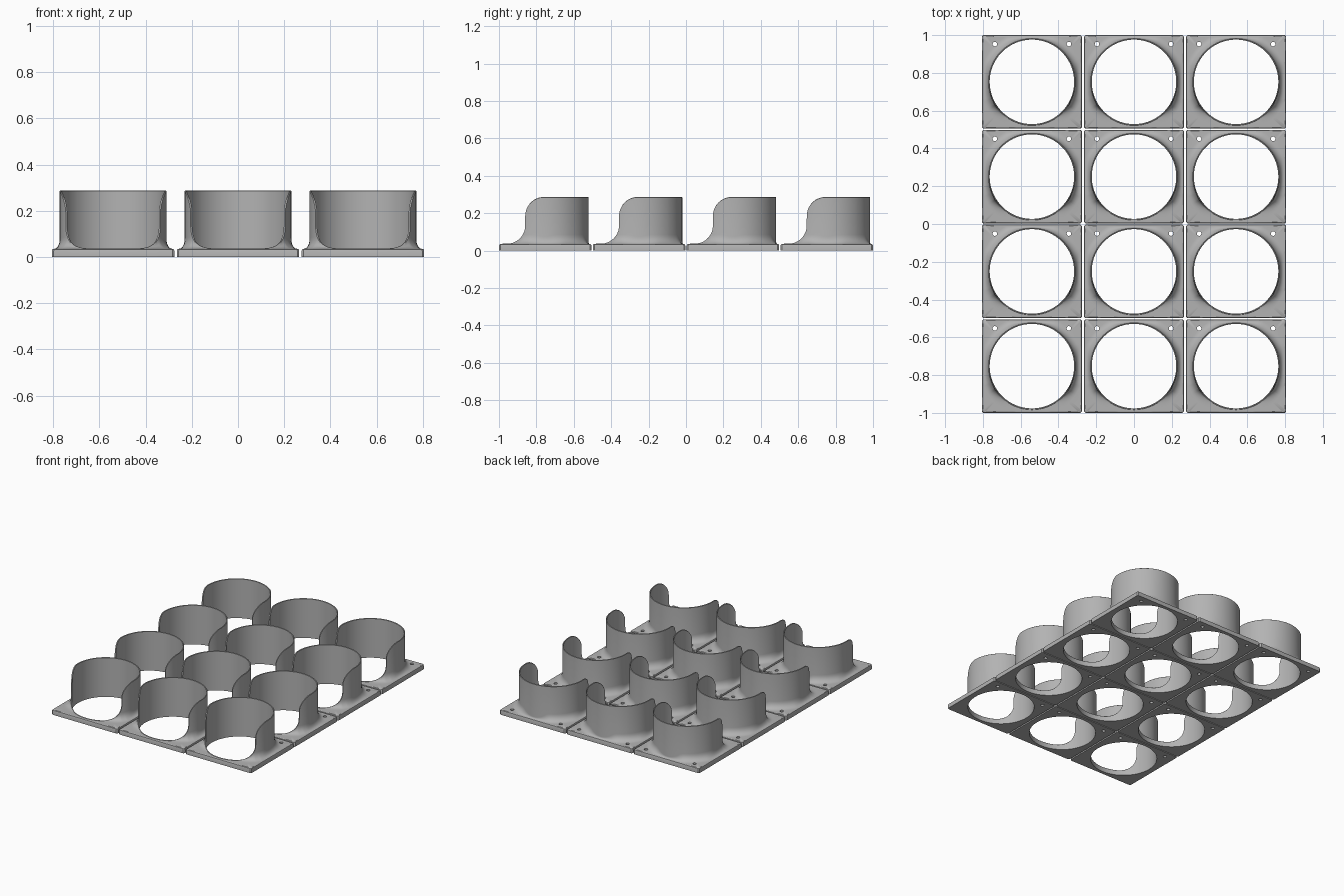
import bpy, bmesh, math

if "Cube" in bpy.data.objects:
    bpy.data.objects.remove(bpy.data.objects["Cube"])

HX, HY = 0.265, 0.2475        # half size of one base plate
PX, PY = 0.5405, 0.5017       # spacing of the grid
RI, RO = 0.2235, 0.231        # ring radii
TOP, PLATE = 0.287, 0.035     # ring and plate heights
R = 0.10                      # radius of the curves on the front opening
Y0 = -0.007                   # where the rim starts to drop
CHAMFER = 0.008


def rim_height(y):
    """Rim profile seen from the side: full height, round shoulder, concave toe."""
    d = Y0 - y
    if d <= 0:
        return TOP
    if d <= R:
        return TOP - R + math.sqrt(R * R - d * d)
    if d < 2 * R:
        return 0.137 - math.sqrt(max(0, R * R - (2 * R - d) ** 2))
    return 0.037


def edge_distance(a):
    """Distance from the centre to the plate edge, with clipped corners."""
    c, s = abs(math.cos(a)) + 1e-9, abs(math.sin(a)) + 1e-9
    return min(HX / c, HY / s, (HX + HY - CHAMFER) / (c + s))


def section(a):
    """Closed cross-section (radius, z) at angle a."""
    h = rim_height(RO * math.sin(a))
    e = edge_distance(a)
    f = max(0.002, min(0.045, e - 0.009 - RO))
    fz = max(0.0, min(0.05, 1.6 * f, h - 0.002 - PLATE))
    pts = [(RI, 0), (RI, h - 0.002), (RI + 0.002, h), (RO - 0.002, h), (RO, h - 0.002)]
    for i in range(7):
        t = i / 6 * math.pi / 2
        pts.append((RO + f * (1 - math.cos(t)), PLATE + fz * (1 - math.sin(t))))
    pts += [(e - 0.008, PLATE), (e - 0.0025, PLATE - 0.003),
            (e, PLATE - 0.009), (e, 0)]
    return pts


# Sample angles: even steps, plate corners, and the curves of the opening
angles = {round(2 * math.pi * i / 96, 5) for i in range(96)}
for x, y in ((HX, HY - CHAMFER), (HX - CHAMFER, HY)):
    t = math.atan2(y, x)
    angles |= {round(v % (2 * math.pi), 5) for v in (t, -t, math.pi - t, math.pi + t)}
for i in range(1, 13):
    q = R * math.sin(i / 12 * math.pi / 2)
    for y in (Y0 - q + 1e-4, Y0 - 2 * R + q - 1e-4):
        t = math.asin(y / RO)
        angles |= {round(v % (2 * math.pi), 5) for v in (t, math.pi - t)}
angles = sorted(angles)

# One holder: base plate, fillet and ring lofted around the centre
bm = bmesh.new()
loops = [[bm.verts.new((r * math.cos(a), r * math.sin(a), z)) for r, z in section(a)]
         for a in angles]
for k, cur in enumerate(loops):
    nxt = loops[(k + 1) % len(loops)]
    for j in range(len(cur)):
        m = (j + 1) % len(cur)
        bm.faces.new((cur[j], cur[m], nxt[m], nxt[j]))
bmesh.ops.remove_doubles(bm, verts=bm.verts[:], dist=2e-5)
bmesh.ops.recalc_face_normals(bm, faces=bm.faces[:])
mesh = bpy.data.meshes.new("holder")
bm.to_mesh(mesh)
bm.free()
holder = bpy.data.objects.new("holder", mesh)
bpy.context.collection.objects.link(holder)

# Screw holes in the back corners
cutters = []
for s in (-1, 1):
    bpy.ops.mesh.primitive_cylinder_add(vertices=20, radius=0.012, depth=0.3,
                                        location=(s * 0.196, 0.2, 0))
    cut = bpy.context.object
    cut.name = "screw_hole_cutter"
    cut.hide_render = True
    cutters.append(cut)
    mod = holder.modifiers.new("screw_hole", 'BOOLEAN')
    mod.object = cut
    mod.operation = 'DIFFERENCE'
    mod.solver = 'EXACT'
bpy.context.view_layer.update()
baked = bpy.data.meshes.new_from_object(
    holder.evaluated_get(bpy.context.evaluated_depsgraph_get()))
holder.modifiers.clear()
holder.data = baked
for cut in cutters:
    bpy.data.objects.remove(cut)

grey = bpy.data.materials.new("grey")
grey.diffuse_color = (0.45, 0.45, 0.45, 1)
grey.use_nodes = True
grey.node_tree.nodes["Principled BSDF"].inputs["Base Color"].default_value = grey.diffuse_color
baked.materials.clear()
baked.materials.append(grey)

bpy.ops.object.select_all(action='DESELECT')
holder.select_set(True)
bpy.context.view_layer.objects.active = holder
bpy.ops.object.shade_smooth_by_angle(angle=math.radians(30))

# Repeat in a grid of three by four
for i in range(3):
    for j in range(4):
        ob = holder if i == j == 0 else holder.copy()
        if ob is not holder:
            bpy.context.collection.objects.link(ob)
        ob.name = f"holder_{i + 1}_{j + 1}"
        ob.location = ((i - 1) * PX, (j - 1.5) * PY, 0)
